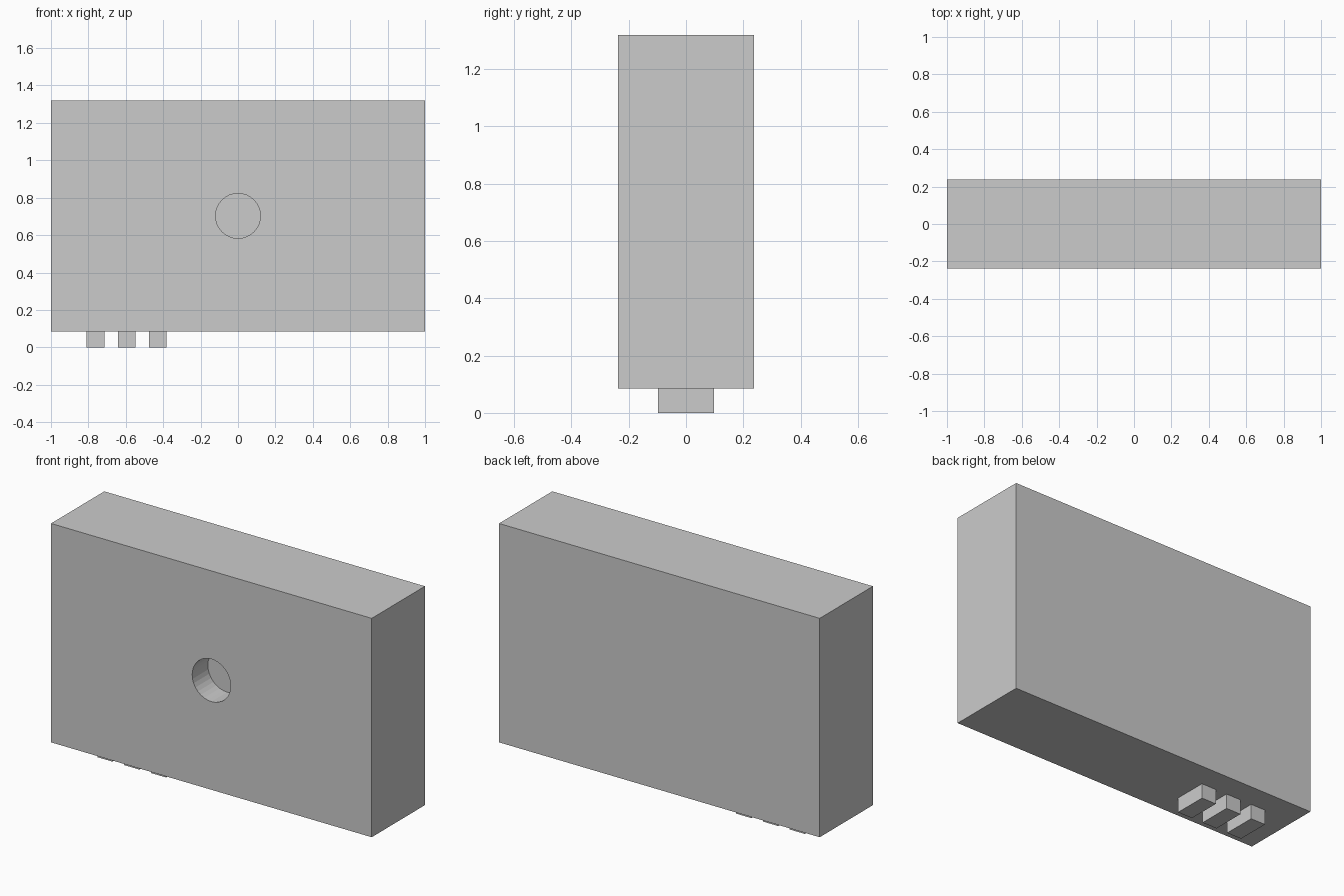
import bpy
import math

if "Cube" in bpy.data.objects:
    bpy.data.objects.remove(bpy.data.objects["Cube"])

HALF_DEPTH = 0.237
BOTTOM, TOP = 0.086, 1.32
MID_Z = (BOTTOM + TOP) / 2
HOLE_RADIUS, HOLE_DEPTH = 0.12, 0.14


def box(name, x0, x1, y0, y1, z0, z1):
    bpy.ops.mesh.primitive_cube_add(
        size=1, location=((x0 + x1) / 2, (y0 + y1) / 2, (z0 + z1) / 2))
    obj = bpy.context.object
    obj.name = name
    obj.scale = (x1 - x0, y1 - y0, z1 - z0)
    bpy.ops.object.transform_apply(location=False, rotation=False, scale=True)
    return obj


# Main block
body = box("body", -1, 1, -HALF_DEPTH, HALF_DEPTH, BOTTOM, TOP)

# Blind round recess in the front face
bpy.ops.mesh.primitive_cylinder_add(
    vertices=32, radius=HOLE_RADIUS, depth=2 * HOLE_DEPTH,
    location=(0, -HALF_DEPTH, MID_Z), rotation=(math.pi / 2, 0, 0))
cutter = bpy.context.object
cutter.name = "recess_cutter"
cutter.hide_render = True
cutter.display_type = 'WIRE'

recess = body.modifiers.new("recess", 'BOOLEAN')
recess.operation = 'DIFFERENCE'
recess.solver = 'EXACT'
recess.object = cutter

# Three contact blocks under the left end
for i in range(3):
    x = -0.762 + 0.167 * i
    box(f"contact_{i + 1}", x - 0.047, x + 0.047, -0.097, 0.097, 0, BOTTOM)
